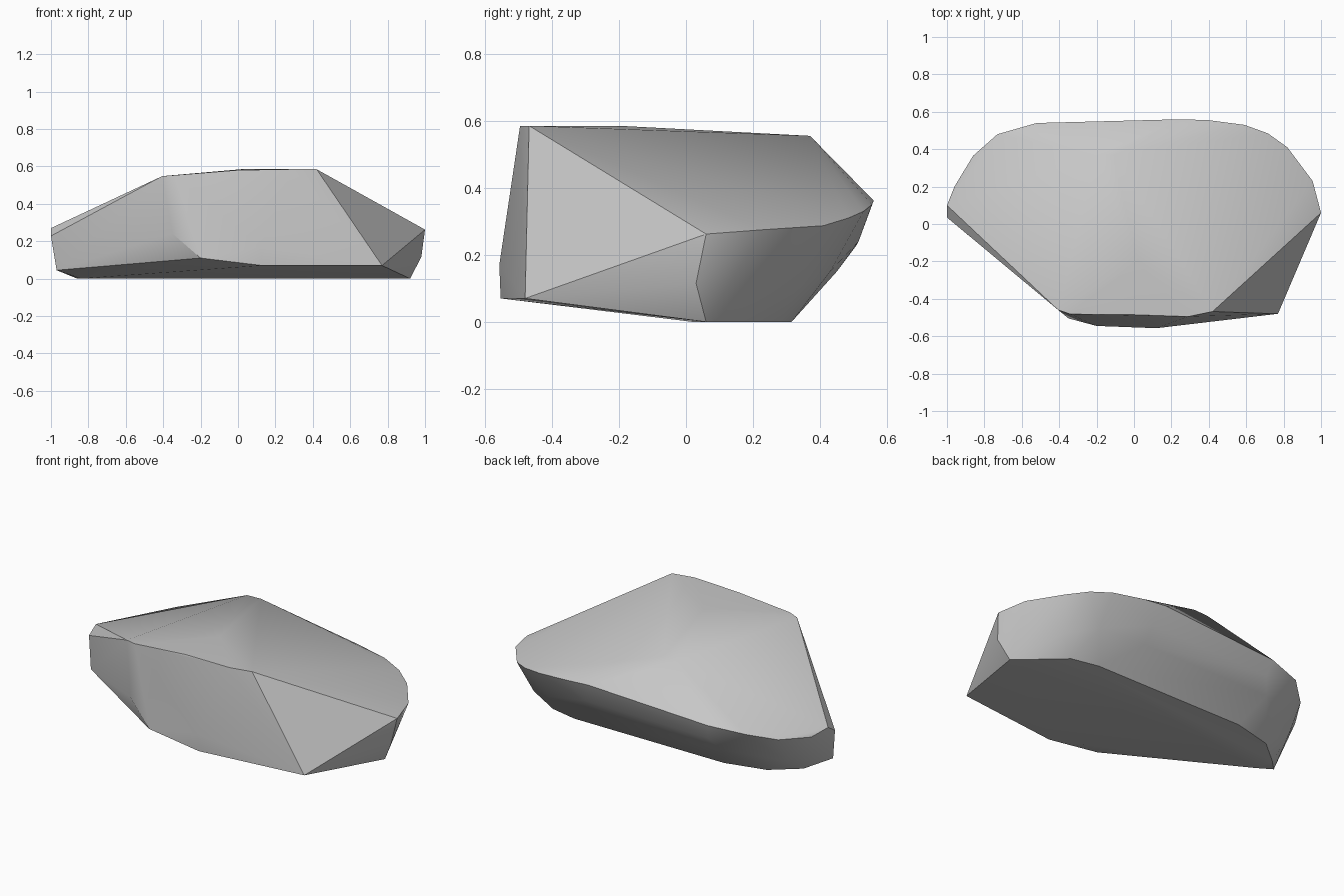
import bpy, bmesh, math

if "Cube" in bpy.data.objects:
    bpy.data.objects.remove(bpy.data.objects["Cube"], do_unlink=True)

stone = bpy.data.materials.new("grey_stone")
stone.use_nodes = True
colour = (0.57, 0.57, 0.57, 1)
stone.diffuse_color = colour
stone.node_tree.nodes["Principled BSDF"].inputs["Base Color"].default_value = colour

# Flat underside outline
base = [(.92, .06, 0), (.77, .19, 0), (.675, .28, 0), (.51, .315, 0),
        (-.47, .315, 0), (-.71, .255, 0), (-.86, .13, 0), (-.84, .02, 0)]
# Lower front lip and rounded lower back
lower = [(.77, -.48, .07), (.13, -.553, .07), (-.2, -.545, .11), (-.97, .01, .045),
         (.98, .03, .115), (.765, .33, .1), (.6, .43, .15), (.3, .45, .15),
         (-.55, .45, .15), (-.85, .28, .1), (.3, .515, .24), (-.5, .51, .23)]
# Widest outline
waist = [(1, .06, .262), (.955, .23, .275), (.82, .41, .287), (.715, .485, .31),
         (.59, .53, .33), (.4, .555, .35), (.25, .56, .362), (-.52, .54, .32),
         (-.73, .48, .3), (-.86, .365, .26), (-.96, .2, .24), (-1, .1, .27),
         (-1, .035, .228), (-.35, -.505, .24), (.12, -.557, .17)]
# Top plateau and rear peak
top = [(.42, -.468, .585), (.29, -.495, .585), (0, -.485, .58), (-.34, -.482, .553),
       (-.405, -.46, .548), (.02, -.2, .585), (-.2, .37, .552), (-.11, .37, .555)]

# Wrap the outlines into one faceted boulder
bm = bmesh.new()
for p in base + lower + waist + top:
    bm.verts.new(p)
bmesh.ops.convex_hull(bm, input=bm.verts[:])
bmesh.ops.delete(bm, geom=[v for v in bm.verts if not v.link_faces], context="VERTS")
bmesh.ops.recalc_face_normals(bm, faces=bm.faces[:])
mesh = bpy.data.meshes.new("boulder")
bm.to_mesh(mesh)
bm.free()
mesh.materials.append(stone)
boulder = bpy.data.objects.new("boulder", mesh)
bpy.context.collection.objects.link(boulder)

# Smooth the gentle bends, keep the chipped edges sharp
bpy.context.view_layer.objects.active = boulder
boulder.select_set(True)
bpy.ops.object.shade_smooth_by_angle(angle=math.radians(32))
